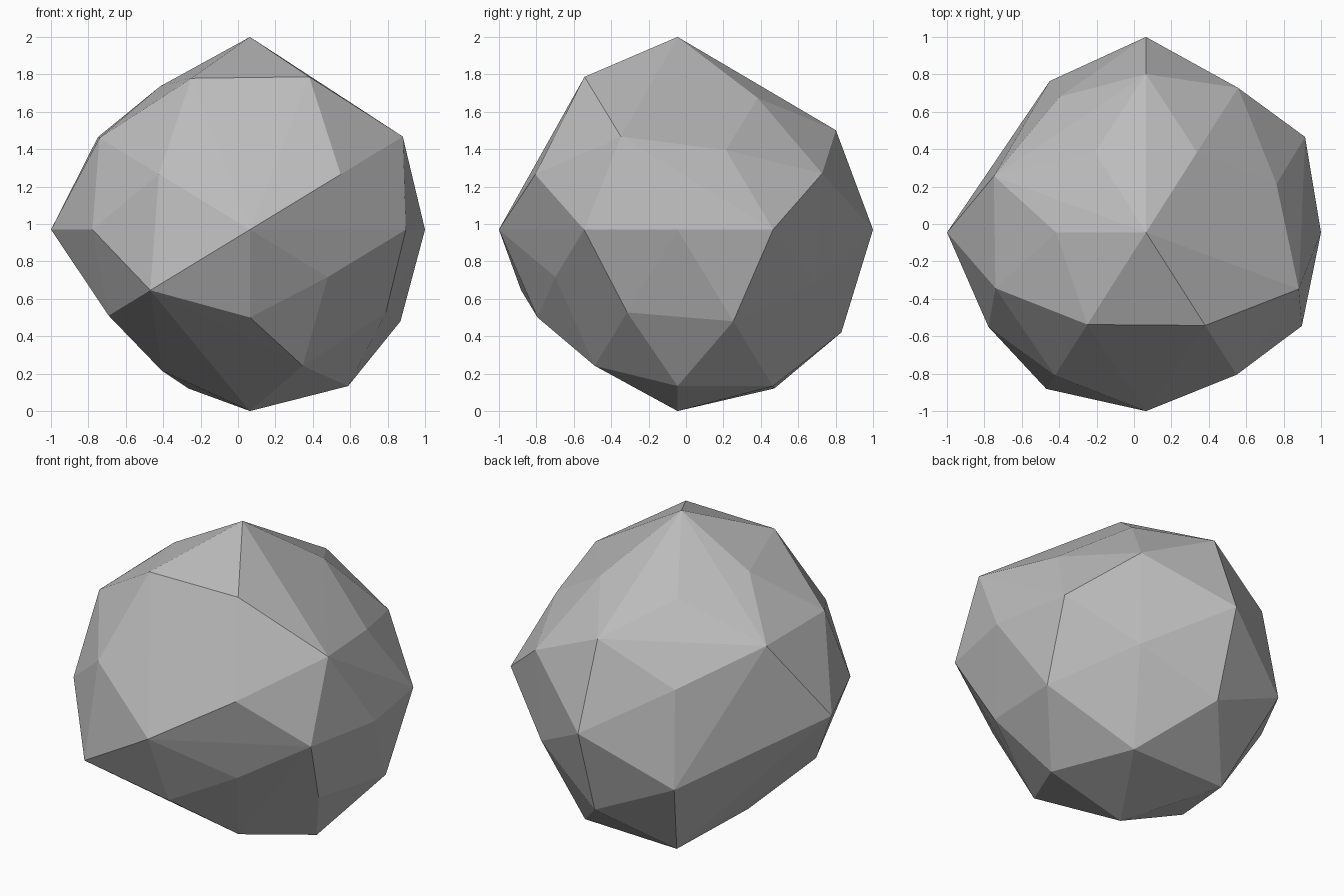
import bpy
import bmesh
from itertools import product
from mathutils import Vector

cube = bpy.data.objects.get("Cube")
if cube:
    bpy.data.objects.remove(cube)

CENTRE = Vector((0.064, -0.045, 0.97))
STRETCH = Vector((1.015, 0.985, 1.0))
LONG, SHORT = 0.851, 0.526        # corners of an icosahedron
A, B, C = 0.309, 0.5, 0.809       # midpoints of its edges

# Radius for each sign of the direction, in the order ++ +- -+ --; None is chipped away
RADII = {
    (SHORT, 0, LONG): (None, 0.983, 0.9, 0.885),
    (0, LONG, SHORT): (1.01, 1.045, None, 0.893),
    (LONG, SHORT, 0): (0.985, 0.965, None, 0.975),
    (A, B, C): (0.87, 1.035, 1.01, 0.9, 0.87, 1.05, 1.0, None),
    (B, C, A): (0.97, 0.93, 0.955, 0.82, 0.91, 1.015, 0.96, 1.05),
    (C, A, B): (0.85, 0.98, 0.995, 0.885, 0.99, None, 0.98, 0.92),
    (1, 0, 0): (0.922, 1.048),
    (0, 1, 0): (1.061, 0.97),
    (0, 0, 1): (1.03, 0.97),
}


def directions(base):
    """All sign variants of a direction, plus before minus."""
    return product(*[(v, -v) if v else (0,) for v in base])


# Stone: faceted hull around the uneven sphere points
bm = bmesh.new()
for base, radii in RADII.items():
    for direction, radius in zip(directions(base), radii):
        if radius:
            bm.verts.new(CENTRE + Vector(direction) * STRETCH * radius)
hull = bmesh.ops.convex_hull(bm, input=bm.verts)
inside = [v for v in bm.verts if not v.link_faces]
bmesh.ops.delete(bm, geom=inside, context='VERTS')
bmesh.ops.recalc_face_normals(bm, faces=bm.faces)

mesh = bpy.data.meshes.new("stone")
bm.to_mesh(mesh)
bm.free()
stone = bpy.data.objects.new("stone", mesh)
bpy.context.collection.objects.link(stone)

# Plain grey
grey = bpy.data.materials.new("stone grey")
grey.use_nodes = True
colour = (0.5, 0.5, 0.5, 1)
grey.diffuse_color = colour
grey.node_tree.nodes["Principled BSDF"].inputs["Base Color"].default_value = colour
mesh.materials.append(grey)
